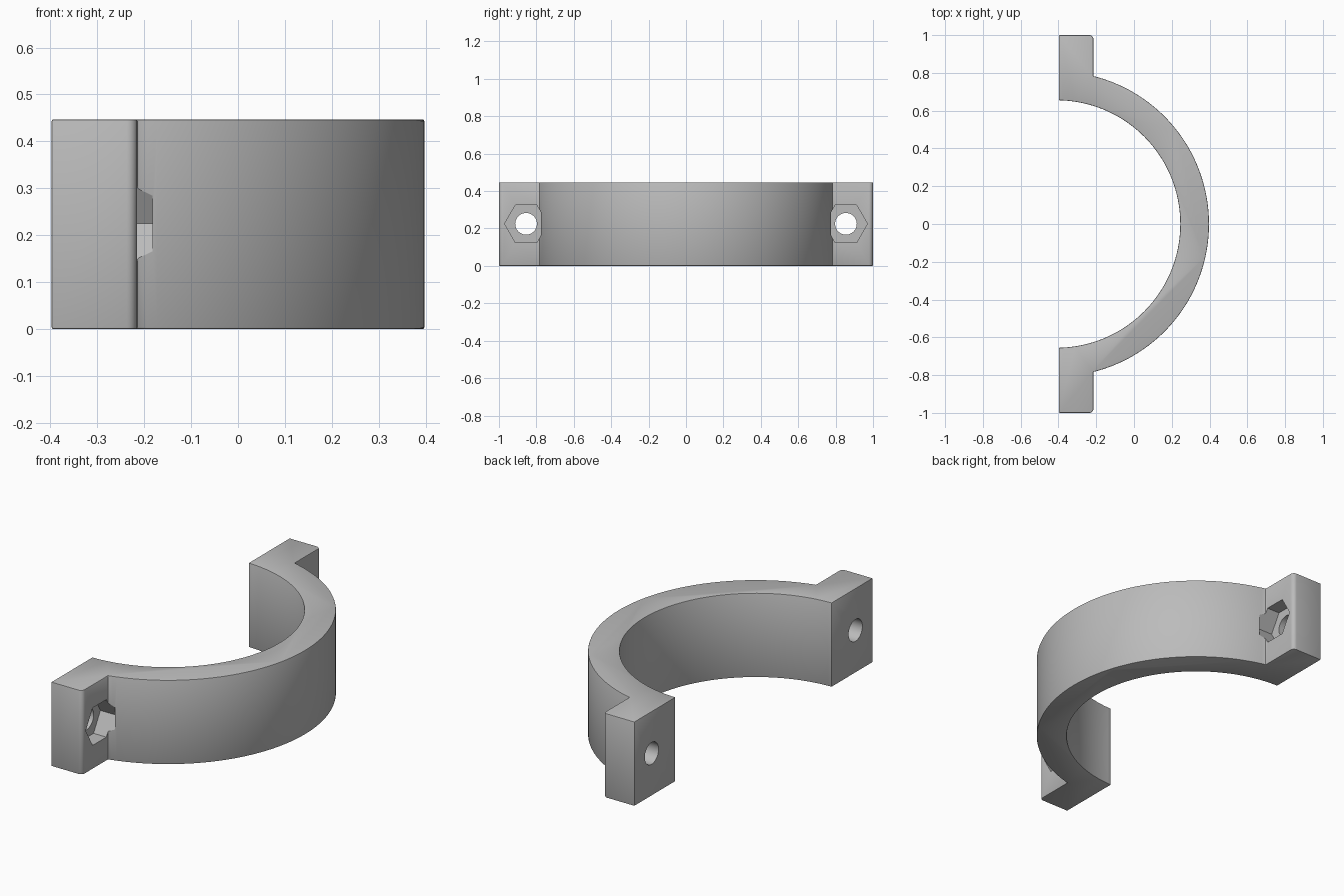
import bpy, bmesh, math
from mathutils import Matrix

cube = bpy.data.objects.get("Cube")
if cube:
    bpy.data.objects.remove(cube)

HEIGHT = 0.447
CENTRE_X = -0.41
R_IN, R_OUT = 0.655, 0.807
BACK, FACE = -0.397, -0.215      # flange faces along x
BOLT_Y, BOLT_Z = 0.855, 0.225

grey = bpy.data.materials.new("plain grey")
grey.use_nodes = True
colour = (0.5, 0.5, 0.5, 1)
grey.diffuse_color = colour
grey.node_tree.nodes["Principled BSDF"].inputs["Base Color"].default_value = colour


def new_object(name, bm):
    bmesh.ops.recalc_face_normals(bm, faces=bm.faces)
    mesh = bpy.data.meshes.new(name)
    bm.to_mesh(mesh)
    bm.free()
    obj = bpy.data.objects.new(name, mesh)
    bpy.context.collection.objects.link(obj)
    mesh.materials.append(grey)
    return obj


def arc(cx, cy, radius, start, end, steps):
    angles = [start + (end - start) * i / steps for i in range(steps + 1)]
    return [(cx + radius * math.cos(a), cy + radius * math.sin(a)) for a in angles]


# Half ring with a flange at each end, as one extruded outline
a_in = math.acos((BACK - CENTRE_X) / R_IN)
a_out = math.acos((FACE - CENTRE_X) / R_OUT)
ROUND = 0.022
corner = arc(FACE - ROUND, 1 - ROUND, ROUND, 0, math.pi / 2, 6)
outline = arc(CENTRE_X, 0, R_OUT, -a_out, a_out, 96)
outline += corner + [(BACK, 1)]
outline += arc(CENTRE_X, 0, R_IN, a_in, -a_in, 96)
outline += [(BACK, -1)] + [(x, -y) for x, y in reversed(corner)]

bm = bmesh.new()
base = bm.faces.new([bm.verts.new((x, y, 0)) for x, y in outline])
top = bmesh.ops.extrude_face_region(bm, geom=[base])["geom"]
bmesh.ops.translate(bm, vec=(0, 0, HEIGHT),
                    verts=[v for v in top if isinstance(v, bmesh.types.BMVert)])
clamp = new_object("clamp_half", bm)

# Softened edges
bevel = clamp.modifiers.new("soft edges", "BEVEL")
bevel.width = 0.004
bevel.segments = 2
bevel.limit_method = "ANGLE"
bevel.angle_limit = math.radians(40)


def cutter(name, sides, radius, x0, x1, y):
    bm = bmesh.new()
    bmesh.ops.create_cone(bm, cap_ends=True, segments=sides, radius1=radius,
                          radius2=radius, depth=x1 - x0)
    # one corner of the prism points along y
    spin = Matrix.Rotation(math.pi / 2, 4, "Y")
    corner = max(bm.verts, key=lambda v: v.co.y)
    turn = math.pi / 2 - math.atan2(corner.co.y, corner.co.x)
    place = Matrix.Translation(((x0 + x1) / 2, y, BOLT_Z))
    bm.transform(place @ spin @ Matrix.Rotation(turn, 4, "Z"))
    obj = new_object(name, bm)
    obj.hide_render = True
    obj.display_type = "WIRE"
    cut = clamp.modifiers.new(name, "BOOLEAN")
    cut.object = obj
    cut.solver = "EXACT"
    return obj


# Bolt holes and hexagonal nut pockets
cutters = []
for side, y in (("left", BOLT_Y), ("right", -BOLT_Y)):
    cutters.append(cutter(side + "_bolt_hole", 40, 0.058, BACK - 0.1, -0.25, y))
    cutters.append(cutter(side + "_nut_pocket", 6, 0.115, -0.29, -0.182, y))

# Apply the modifiers and drop the cutters
bpy.context.view_layer.update()
graph = bpy.context.evaluated_depsgraph_get()
result = bpy.data.meshes.new_from_object(clamp.evaluated_get(graph))
clamp.modifiers.clear()
clamp.data = result
for obj in cutters:
    bpy.data.objects.remove(obj)

bpy.ops.object.select_all(action="DESELECT")
clamp.select_set(True)
bpy.context.view_layer.objects.active = clamp
bpy.ops.object.shade_smooth_by_angle(angle=math.radians(30))
